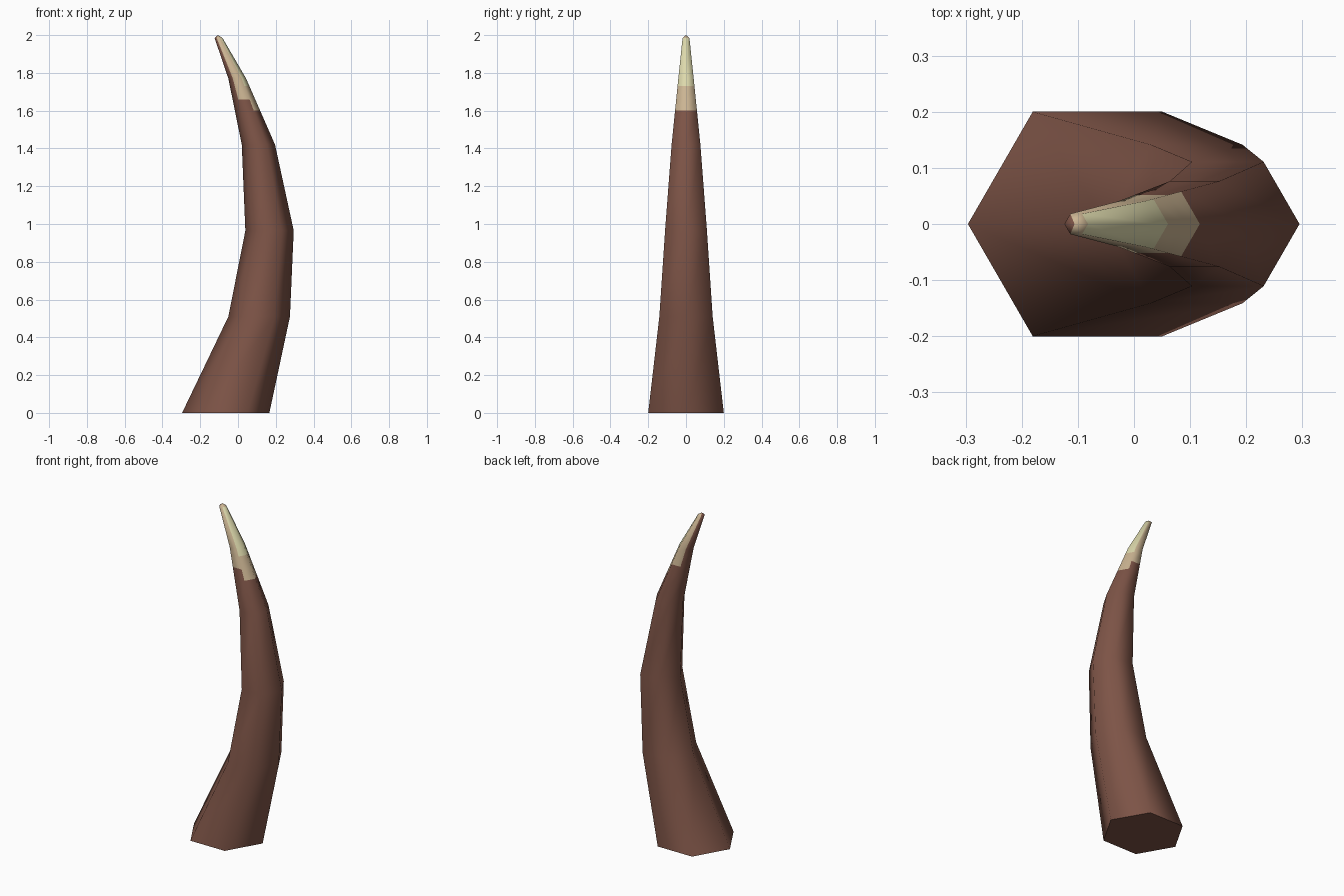
import bpy, bmesh, math

if "Cube" in bpy.data.objects:
    bpy.data.objects.remove(bpy.data.objects["Cube"])

def material(name, rgb):
    m = bpy.data.materials.new(name)
    m.diffuse_color = (*rgb, 1.0)
    m.use_nodes = True
    m.node_tree.nodes["Principled BSDF"].inputs["Base Color"].default_value = m.diffuse_color
    return m

# ring profile: centre x, height, radius
base = [(-0.065, 0.0, 0.231), (0.112, 0.51, 0.163), (0.167, 0.965, 0.128),
        (0.108, 1.42, 0.088), (-0.004, 1.77, 0.047), (-0.103, 1.985, 0.021)]

def at_height(z):
    # ring on the straight segment containing height z
    for a, b in zip(base, base[1:]):
        if a[1] <= z <= b[1]:
            t = (z - a[1]) / (b[1] - a[1])
            return tuple(p + (q - p) * t for p, q in zip(a, b))

# extra rings where the colours change
rings = sorted(base + [at_height(z) for z in (1.60, 1.66, 1.73)], key=lambda r: r[1])

bm = bmesh.new()
loops = [[bm.verts.new((x + r * math.cos(k * math.pi / 3),
                        r * math.sin(k * math.pi / 3), z)) for k in range(6)]
         for x, z, r in rings]

def add(verts, colour, smooth=True):
    f = bm.faces.new(verts)
    f.material_index = colour
    f.smooth = smooth

def colour_for(side, z):
    # sides 0, 5 face +x; 1, 4 face back and front; 2, 3 face -x
    if side in (2, 3):
        return 0
    if side in (0, 5):
        return 2 if z > 1.73 else 1 if z > 1.60 else 0
    return 1 if z > 1.66 else 0

# horn sides
for lo, hi in zip(loops, loops[1:]):
    z = (lo[0].co.z + hi[0].co.z) / 2
    for k in range(6):
        n = (k + 1) % 6
        add((lo[k], lo[n], hi[n], hi[k]), colour_for(k, z))

# blunt tip and flat base
apex = bm.verts.new((-0.106, 0, 2.0))
for k in range(6):
    add((loops[-1][k], loops[-1][(k + 1) % 6], apex), 0 if k in (2, 3) else 1)
add(loops[0][::-1], 0, False)

bmesh.ops.recalc_face_normals(bm, faces=bm.faces)
mesh = bpy.data.meshes.new("horn")
bm.to_mesh(mesh)
bm.free()
for m in (material("brown horn", (0.205, 0.088, 0.062)),
          material("tan band", (0.60, 0.46, 0.29)),
          material("pale tip", (0.72, 0.69, 0.41))):
    mesh.materials.append(m)
bpy.context.collection.objects.link(bpy.data.objects.new("horn", mesh))
